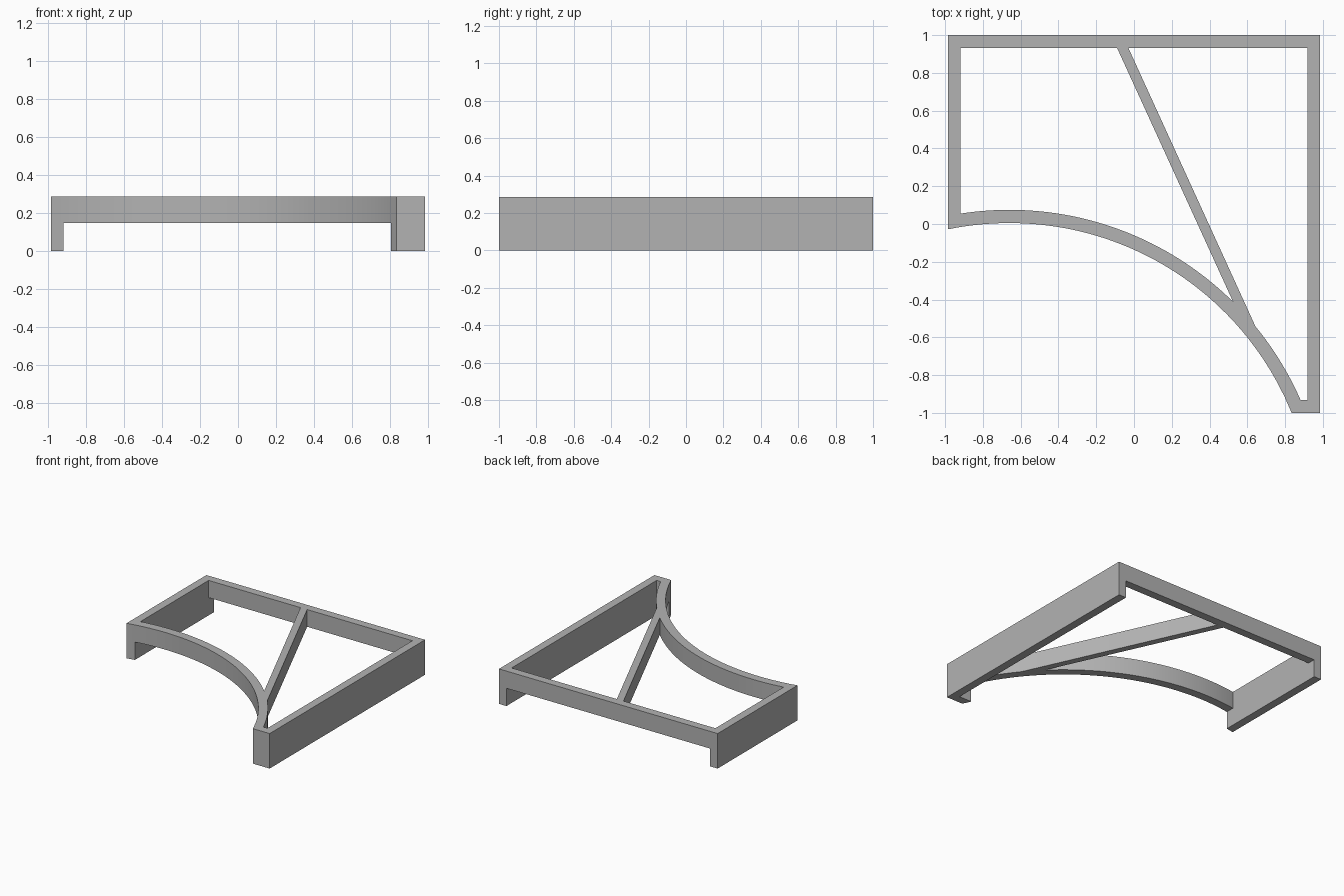
import bpy, bmesh
from math import sqrt

cube = bpy.data.objects.get("Cube")
if cube:
    bpy.data.objects.remove(cube, do_unlink=True)

HX, HY, T = 0.985, 1.0, 0.067          # half sizes and wall thickness
H, UNDER = 0.285, 0.145                # overall height, underside of raised rails
IX, IY = HX - T, HY - T                # inner faces of the walls
CX, CY, R_OUT, R_IN = -0.66, -1.609, 1.614, 1.684   # curved rail circle

grey = bpy.data.materials.new("plain grey")
grey.use_nodes = True
colour = (0.45, 0.45, 0.45, 1)
grey.diffuse_color = colour
grey.node_tree.nodes["Principled BSDF"].inputs["Base Color"].default_value = colour


def arc(radius, x0, x1, n):
    """Points on the curved rail's circle between two x positions."""
    xs = [x0 + (x1 - x0) * i / n for i in range(n + 1)]
    return [(x, CY + sqrt(radius ** 2 - (x - CX) ** 2)) for x in xs]


def circle_x(radius, y):
    return CX + sqrt(radius ** 2 - (y - CY) ** 2)


def prism(name, outline, z0, z1):
    """Extrude a plan outline from z0 to z1."""
    bm = bmesh.new()
    base = bm.faces.new([bm.verts.new((x, y, z0)) for x, y in outline])
    top = bmesh.ops.extrude_face_region(bm, geom=[base])["geom"]
    bmesh.ops.translate(bm, vec=(0, 0, z1 - z0),
                        verts=[v for v in top if isinstance(v, bmesh.types.BMVert)])
    bmesh.ops.recalc_face_normals(bm, faces=bm.faces)
    mesh = bpy.data.meshes.new(name)
    bm.to_mesh(mesh)
    bm.free()
    mesh.materials.append(grey)
    obj = bpy.data.objects.new(name, mesh)
    bpy.context.collection.objects.link(obj)
    return obj


# Solid plan with the curved front edge
frame = prism("braced_frame",
              [(HX, -HY), (HX, HY), (-HX, HY)]
              + arc(R_OUT, -HX, circle_x(R_OUT, -HY), 48), 0, H)

# Openings on either side of the diagonal brace, and the space under the rails
left_edge = arc(R_IN, -IX, 0.525, 40)
right_edge = arc(R_IN, 0.643, circle_x(R_IN, -IY), 12)
cutters = [
    prism("brace_left_opening", [(-0.09, IY), (-IX, IY)] + left_edge, -0.1, H + 0.1),
    prism("brace_right_opening", [(IX, -IY), (IX, IY), (-0.03, IY)] + right_edge,
          -0.1, H + 0.1),
    prism("underside_gap", [(-IX, -IY), (IX, -IY), (IX, HY + 0.1), (-IX, HY + 0.1)],
          -0.1, UNDER),
]

bpy.context.view_layer.objects.active = frame
for cutter in cutters:
    cutter.hide_render = True
    mod = frame.modifiers.new(cutter.name, 'BOOLEAN')
    mod.operation, mod.solver, mod.object = 'DIFFERENCE', 'EXACT', cutter
    bpy.ops.object.modifier_apply(modifier=mod.name)
    bpy.data.objects.remove(cutter, do_unlink=True)

# Smooth curve, crisp edges
bpy.ops.object.select_all(action='DESELECT')
frame.select_set(True)
bpy.ops.object.shade_smooth_by_angle()
